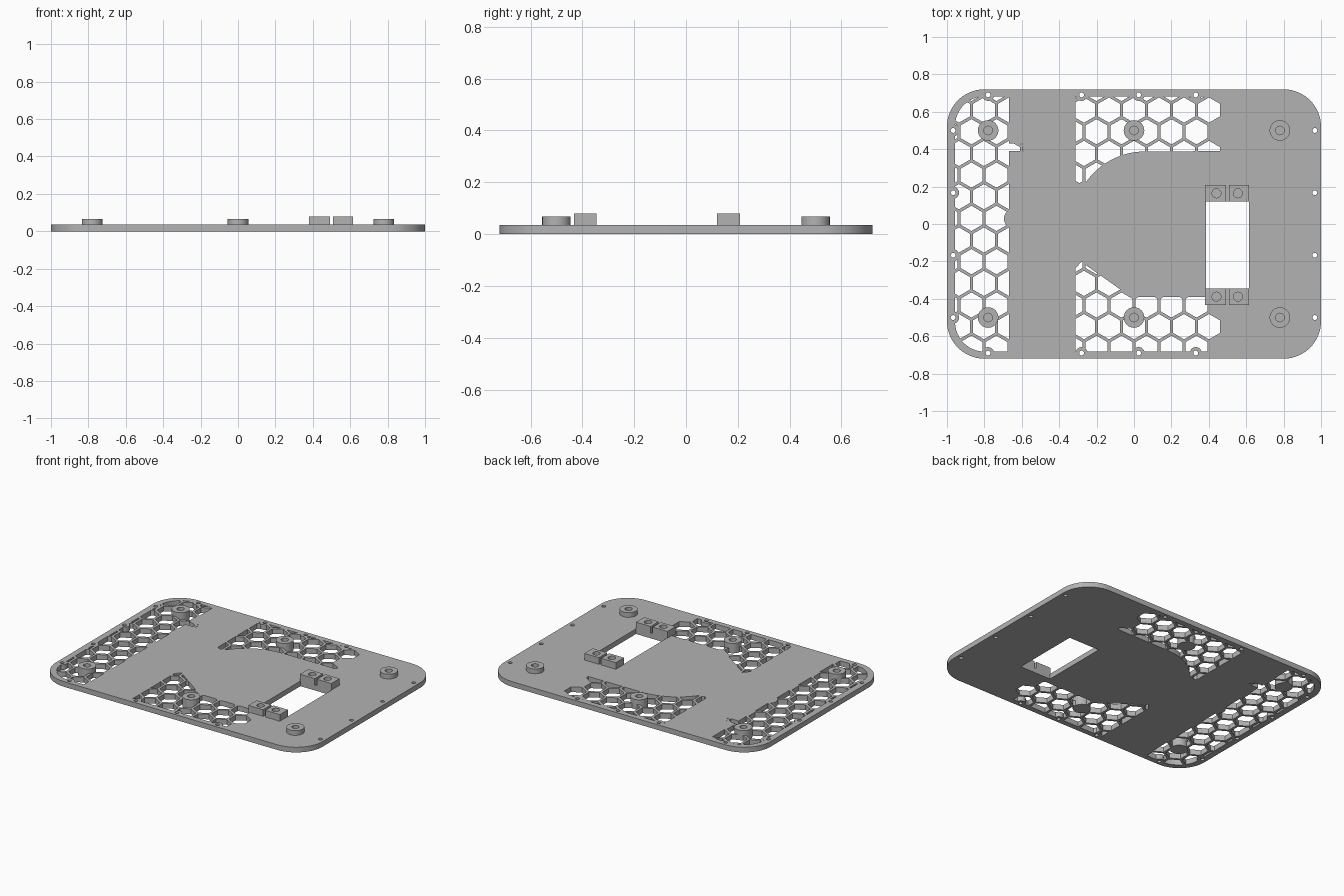
import bpy
import bmesh
from math import pi, sin, cos, radians, sqrt

if "Cube" in bpy.data.objects:
    bpy.data.objects.remove(bpy.data.objects["Cube"])

gray = bpy.data.materials.new("plain gray")
gray.use_nodes = True
gray.diffuse_color = (0.45, 0.45, 0.45, 1)
gray.node_tree.nodes["Principled BSDF"].inputs["Base Color"].default_value = (0.45, 0.45, 0.45, 1)

T = 0.035          # plate thickness
HX, HY = 1.0, 0.72  # plate half sizes


def circle(x, y, r, n=32, start=0.0, end=360.0):
    full = end - start >= 360
    steps = n if full else n - 1
    return [(x + r * cos(radians(start + (end - start) * i / steps)),
             y + r * sin(radians(start + (end - start) * i / steps))) for i in range(n)]


def rect(x0, y0, x1, y1):
    return [(x0, y0), (x1, y0), (x1, y1), (x0, y1)]


def prisms(name, outlines, z0, z1):
    """Extrude a list of counter-clockwise outlines into one object."""
    bm = bmesh.new()
    for pts in outlines:
        low = [bm.verts.new((x, y, z0)) for x, y in pts]
        top = [bm.verts.new((x, y, z1)) for x, y in pts]
        bm.faces.new(low[::-1])
        bm.faces.new(top)
        for i in range(len(pts)):
            j = (i + 1) % len(pts)
            bm.faces.new((low[i], low[j], top[j], top[i]))
    mesh = bpy.data.meshes.new(name)
    bm.to_mesh(mesh)
    bm.free()
    mesh.materials.append(gray)
    ob = bpy.data.objects.new(name, mesh)
    bpy.context.scene.collection.objects.link(ob)
    return ob


def boolean(ob, cutter, operation):
    """Apply a boolean and remove its cutter."""
    mod = ob.modifiers.new("cut", 'BOOLEAN')
    mod.object, mod.operation, mod.solver = cutter, operation, 'MANIFOLD'
    bpy.context.view_layer.update()
    dg = bpy.context.evaluated_depsgraph_get()
    mesh = bpy.data.meshes.new_from_object(ob.evaluated_get(dg))
    ob.modifiers.clear()
    ob.data = mesh
    bpy.data.objects.remove(cutter)


def smooth(ob):
    bpy.ops.object.select_all(action='DESELECT')
    ob.select_set(True)
    bpy.context.view_layer.objects.active = ob
    bpy.ops.object.shade_smooth_by_angle(angle=radians(30))


# Positions shared by several parts
posts = [(x, y) for x in (-0.78, 0, 0.78) for y in (-0.5, 0.5)]
screws = [(x, s * 0.69) for x in (-0.78, -0.28, 0.025, 0.33) for s in (-1, 1)]
screws += [(s * 0.967, y) for y in (-0.5, -0.167, 0.167, 0.5) for s in (-1, 1)]

# Base plate with rounded corners
R = 0.2
outline = []
for sx, sy, a in ((1, 1, 0), (-1, 1, 90), (-1, -1, 180), (1, -1, 270)):
    outline += circle(sx * (HX - R), sy * (HY - R), R, 16, a, a + 90)
plate = prisms("base_plate", [outline], 0, T)

# Honeycomb vent pattern
pitch = 0.1337
hexes = []
for row in range(-1, 13):
    y = 0.609 - row * pitch * sqrt(3) / 2
    for col in range(-11, 1):
        x = 0.401 + pitch * (col - 0.5 * (row % 2))
        hexes.append(circle(x, y, 0.0675, 6, 30, 390))
vents = prisms("vent_cutter", hexes, -0.1, 0.2)

# Limits of the side vent and the middle vents
RI, E = 0.16, 0.683
side = [(-0.667, -E), (-0.667, 0.39), (-0.59, 0.39), (-0.59, 0.43), (-0.667, 0.43), (-0.667, E)]
side += circle(-0.957 + RI, E - RI, RI, 12, 90, 180)
side += circle(-0.957 + RI, RI - E, RI, 12, 180, 270)
boolean(vents, prisms("vent_limit", [side, rect(-0.313, -E, 0.47, E)], -0.05, 0.1), 'INTERSECT')

# Solid core between the middle vents
core = [(0.6, -0.39), (0.6, 0.39)] + circle(0.06, 0, 0.388, 16, 90, 146)
core += [(-0.28, 0.213), (-0.35, 0.25), (-0.35, -0.28), (-0.28, -0.2),
         (-0.25, -0.225), (-0.08, -0.345), (-0.01, -0.39)]
boolean(vents, prisms("core_keep", [core], -0.3, 0.3), 'DIFFERENCE')

# Solid rings below the posts and around the screw holes
keep = [circle(x, y, 0.055) for x, y in posts]
keep += [circle(x, y, 0.032, 20) for x, y in screws]
keep.append(circle(-0.64, 0.028, 0.055))
boolean(vents, prisms("ring_keep", keep, -0.3, 0.3), 'DIFFERENCE')
boolean(plate, vents, 'DIFFERENCE')

# Window and screw holes
holes = [rect(0.384, -0.345, 0.616, 0.12)]
holes += [circle(x, y, 0.013, 16) for x, y in screws]
boolean(plate, prisms("hole_cutter", holes, -0.1, 0.1), 'DIFFERENCE')
smooth(plate)

# Bored round posts
for i, (x, y) in enumerate(posts):
    post = prisms(f"round_post_{i + 1}", [circle(x, y, 0.055)], T - 0.005, 0.067)
    boolean(post, prisms("bore", [circle(x, y, 0.023, 24)], T, 0.1), 'DIFFERENCE')
    smooth(post)

# Bored mounting blocks at both ends of the window
for end, y0, y1 in (("back", 0.12, 0.208), ("front", -0.432, -0.345)):
    for side_name, x0, x1 in (("right", 0.38, 0.491), ("left", 0.507, 0.616)):
        block = prisms(f"{end}_{side_name}_block", [rect(x0, y0, x1, y1)], T - 0.005, 0.08)
        bore = circle(0.441 if side_name == "right" else 0.556, (y0 + y1) / 2, 0.024, 24)
        boolean(block, prisms("bore", [bore], T, 0.1), 'DIFFERENCE')
        smooth(block)
